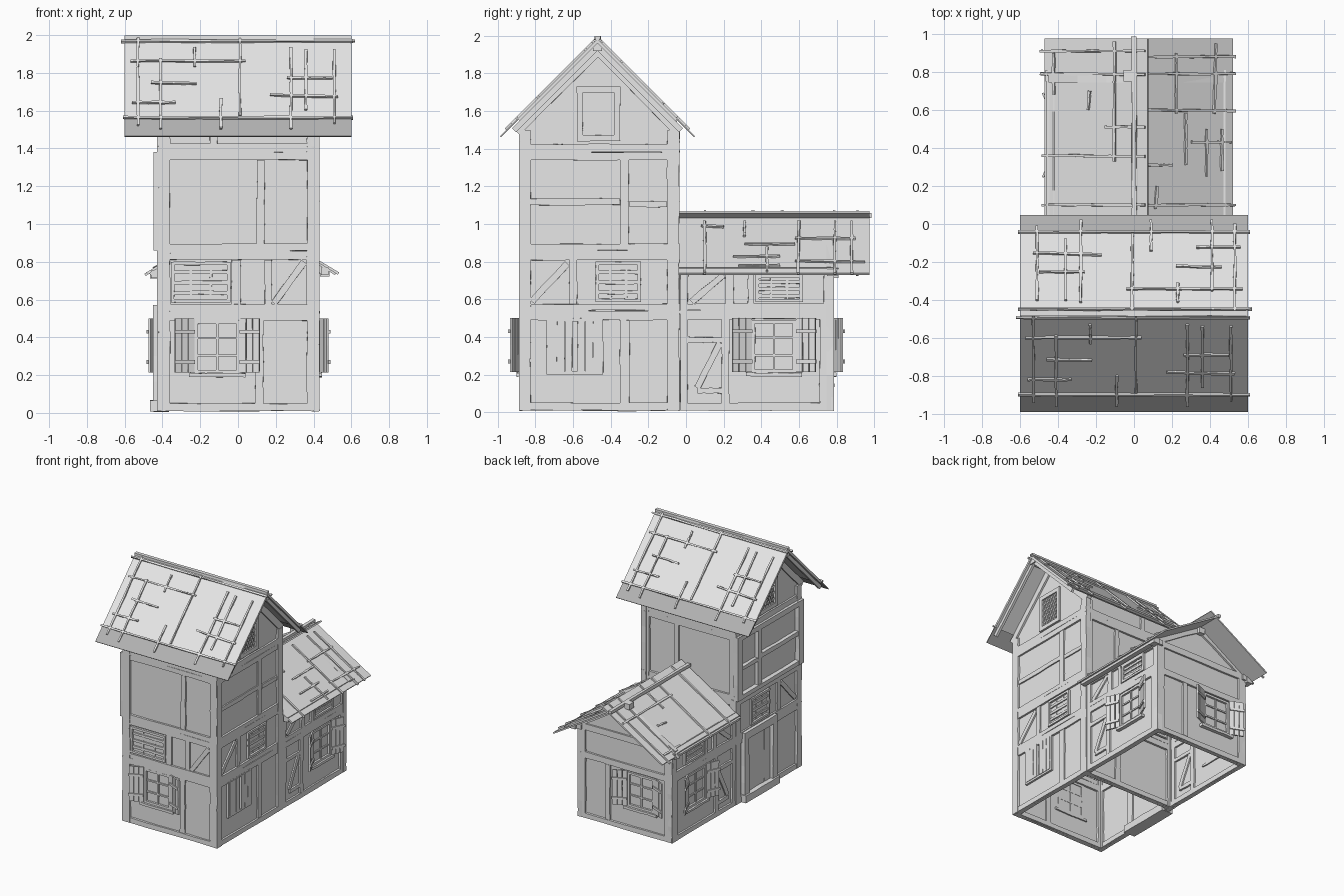
import bpy, bmesh, random
from mathutils import Vector as V

random.seed(4)
if "Cube" in bpy.data.objects:
    bpy.data.objects.remove(bpy.data.objects["Cube"], do_unlink=True)


def material(name, c):
    m = bpy.data.materials.new(name)
    m.use_nodes = True
    m.diffuse_color = (c, c, c, 1)
    m.node_tree.nodes["Principled BSDF"].inputs["Base Color"].default_value = (c, c, c, 1)
    return m


GREY = material("weathered_grey", 0.8)
EAVE = material("dark_eave_grey", 0.45)


def finish(bm, name, mat=GREY, thick=0):
    bmesh.ops.recalc_face_normals(bm, faces=bm.faces)
    me = bpy.data.meshes.new(name)
    bm.to_mesh(me)
    bm.free()
    ob = bpy.data.objects.new(name, me)
    bpy.context.collection.objects.link(ob)
    me.materials.append(mat)
    if thick:
        mod = ob.modifiers.new("thickness", "SOLIDIFY")
        mod.thickness, mod.offset = thick, 0


def bar(bm, a, b, w, t, n, segs=1, jit=0.0):
    """Bar from a to b, w wide, t thick along n, with hand-hewn wobble."""
    d = (b - a).normalized()
    s = d.cross(n).normalized()
    rings = []
    for i in range(segs + 1):
        c = a.lerp(b, i / segs)
        ring = []
        for p, q in ((-1, -1), (1, -1), (1, 1), (-1, 1)):
            k = random.uniform(-jit, jit)
            ring.append(bm.verts.new(c + s * (p * w / 2 + k) + n * (q * t / 2)))
        rings.append(ring)
    for r0, r1 in zip(rings, rings[1:]):
        for i in range(4):
            j = (i + 1) % 4
            bm.faces.new((r0[i], r0[j], r1[j], r1[i]))
    bm.faces.new(rings[0])
    bm.faces.new(rings[-1][::-1])


class Side:
    """A wall plane: u runs along the wall, z up, n outwards."""

    def __init__(self, origin, u, n):
        self.o, self.u, self.n = V(origin), V(u), V(n)

    def at(self, u, z, out=0):
        return self.o + self.u * u + V((0, 0, z)) + self.n * out

    def rect(self, bm, u0, u1, z0, z1, t=0.04, out=0, jit=0.003):
        uc, zc = (u0 + u1) / 2, (z0 + z1) / 2
        if u1 - u0 > z1 - z0:
            bar(bm, self.at(u0, zc, out), self.at(u1, zc, out), z1 - z0, t, self.n, 4, jit)
        else:
            bar(bm, self.at(uc, z0, out), self.at(uc, z1, out), u1 - u0, t, self.n, 4, jit)

    def strut(self, bm, u0, z0, u1, z1, w=0.035, t=0.032):
        bar(bm, self.at(u0, z0), self.at(u1, z1), w, t, self.n, 3, 0.003)

    def frame(self, bm, u0, u1, z0, z1, w=0.018):
        for a, b in ((u0, u0 + w), (u1 - w, u1)):
            self.rect(bm, a, b, z0, z1, 0.03, 0.006, 0.001)
        for a, b in ((z0, z0 + w), (z1 - w, z1)):
            self.rect(bm, u0, u1, a, b, 0.03, 0.006, 0.001)


front = Side((0, -0.865, 0), (1, 0, 0), (0, -1, 0))
right = Side((0.41, 0, 0), (0, 1, 0), (1, 0, 0))
left = Side((-0.405, 0, 0), (0, 1, 0), (-1, 0, 0))
left_top = Side((-0.425, 0, 0), (0, 1, 0), (-1, 0, 0))
tower_back = Side((0, -0.065, 0), (1, 0, 0), (0, 1, 0))
wing_back = Side((0, 0.765, 0), (1, 0, 0), (0, 1, 0))


def shell(name, profile, place, lo, hi, ends):
    """Gabled wall shell, open below, profile runs foot to foot."""
    bm = bmesh.new()
    a, b = ([bm.verts.new(place(p, z, e)) for p, z in profile] for e in (lo, hi))
    bm.faces.new((a[0], a[1], b[1], b[0]))
    bm.faces.new((a[-2], a[-1], b[-1], b[-2]))
    for ring, keep in zip((a, b), ends):
        if keep:
            bm.faces.new(ring)
    finish(bm, name, GREY, 0.012)


shell("tower_walls", [(-0.865, 0.01), (-0.865, 1.55), (-0.47, 1.94), (-0.065, 1.55), (-0.065, 0.01)],
      lambda p, z, e: (e, p, z), -0.405, 0.41, (True, True))
shell("wing_walls", [(-0.405, 0.01), (-0.405, 0.76), (0.02, 1.02), (0.41, 0.78), (0.41, 0.01)],
      lambda p, z, e: (p, e, z), -0.065, 0.765, (False, True))

# Tower timber frame: sill, floor and head beams with corner posts
BANDS = ((0.01, 0.05), (0.49, 0.54), (0.54, 0.575), (0.81, 0.86), (0.86, 0.895), (1.34, 1.38), (1.38, 1.425))
STOREYS = ((0.01, 0.54), (0.54, 0.86), (0.86, 1.38), (1.38, 1.5))
for name, side, lo, hi in (("front", front, -0.42, 0.43), ("back", tower_back, -0.42, 0.43),
                           ("right", right, -0.885, -0.035), ("left", left, -0.885, -0.035)):
    bm = bmesh.new()
    for z0, z1 in BANDS:
        s = left_top if side is left and 0.86 <= z0 < 1.38 else side
        s.rect(bm, lo, hi, z0, z1)
    for i, (z0, z1) in enumerate(STOREYS):
        s = left_top if side is left and i == 2 else side
        for u0, u1 in ((lo, lo + 0.06), (hi - 0.065, hi)):
            s.rect(bm, u0, u1, z0, z1, 0.045)
    finish(bm, "tower_" + name + "_frame")

# Front and back infill timbers
bm = bmesh.new()
for s in (front, tower_back):
    for u0, u1, z0, z1 in ((0.09, 0.135, 0.05, 0.49), (-0.035, 0.015, 0.575, 0.81), (0.14, 0.18, 0.575, 0.81),
                           (0.10, 0.14, 0.895, 1.34), (-0.15, -0.11, 1.425, 1.55)):
        s.rect(bm, u0, u1, z0, z1, 0.032)
    s.strut(bm, 0.19, 0.58, 0.35, 0.8)
finish(bm, "tower_cross_timbers")

# Gable side infill timbers, with rafters under the roof
bm = bmesh.new()
for s, top in ((right, right), (left, left_top)):
    if s is right:
        s.rect(bm, -0.35, -0.30, 0.05, 0.49, 0.032)
    s.rect(bm, -0.62, -0.58, 0.575, 0.81, 0.032)
    s.strut(bm, -0.82, 0.59, -0.63, 0.79)
    top.rect(bm, -0.35, -0.305, 0.895, 1.34, 0.032)
    top.rect(bm, -0.83, -0.35, 1.1, 1.135, 0.03)
    top.rect(bm, -0.30, -0.10, 1.09, 1.12, 0.03)
    for end in (-0.9, -0.04):
        s.strut(bm, end, 1.49, -0.47, 1.92, 0.05, 0.04)
finish(bm, "tower_side_timbers")

# Wing timber frame
bm = bmesh.new()
for s in (right, left):
    for u0, u1, z0, z1 in ((-0.03, 0.78, 0.01, 0.05), (-0.03, 0.78, 0.495, 0.54), (-0.03, 0.78, 0.54, 0.575),
                           (-0.03, 0.8, 0.73, 0.77), (-0.03, 0.01, 0.01, 0.75), (0.19, 0.23, 0.05, 0.5),
                           (0.71, 0.785, 0.01, 0.54), (0.73, 0.78, 0.54, 0.76), (0.21, 0.255, 0.575, 0.74),
                           (0.33, 0.36, 0.575, 0.74), (0.0, 0.19, 0.37, 0.4), (0.06, 0.2, 0.1, 0.13)):
        s.rect(bm, u0, u1, z0, z1)
    s.strut(bm, 0.06, 0.13, 0.18, 0.37)
    s.strut(bm, 0.03, 0.585, 0.2, 0.73)
for u0, u1, z0, z1 in ((-0.42, 0.43, 0.01, 0.05), (-0.42, 0.43, 0.5, 0.55), (-0.42, 0.43, 0.73, 0.78),
                       (-0.42, -0.355, 0.01, 0.76), (0.365, 0.43, 0.01, 0.76), (0.14, 0.18, 0.05, 0.5)):
    wing_back.rect(bm, u0, u1, z0, z1)
for end in (-0.44, 0.46):
    wing_back.strut(bm, end, 0.75, 0.02, 1.01, 0.045, 0.04)
finish(bm, "wing_frame")


def window(name, s, u0, u1, z0=0.21, z1=0.49, shut=0.105, swing=0.045):
    """Mullioned window with sill and a pair of open plank shutters."""
    bm = bmesh.new()
    s.frame(bm, u0, u1, z0, z1)
    uc = (u0 + u1) / 2
    s.rect(bm, uc - 0.006, uc + 0.006, z0, z1, 0.02, 0.004, 0)
    for k in (1, 2):
        z = z0 + (z1 - z0) * k / 3
        s.rect(bm, u0, u1, z - 0.006, z + 0.006, 0.02, 0.004, 0)
    s.rect(bm, u0 - 0.03, u1 + 0.03, z0 - 0.02, z0, 0.05, 0.01)
    finish(bm, name)
    bm = bmesh.new()
    for u, d in ((u0, -1), (u1, 1)):
        n = (s.n * shut - s.u * d * swing).normalized()
        for k in range(3):
            f = (k + 0.5) / 3
            p, out = u + d * shut * f, 0.02 + swing * f
            bar(bm, s.at(p, z0 + 0.005, out), s.at(p, z1 + 0.01, out), shut / 3 - 0.001, 0.012, n, 2, 0.001)
        for z in (z0 + 0.06, z1 - 0.06):
            bar(bm, s.at(u, z, 0.03), s.at(u + d * shut, z, 0.03 + swing), 0.02, 0.01, n)
    finish(bm, name + "_shutters")


window("front_window", front, -0.23, 0.01)
window("wing_right_window", right, 0.35, 0.585)
window("wing_left_window", left, 0.35, 0.585)
window("wing_back_window", wing_back, -0.26, -0.02)

# Closed shutters on the tower's right side
bm = bmesh.new()
right.frame(bm, -0.74, -0.44, 0.2, 0.5)
for u in (-0.725, -0.575):
    for k in range(3):
        right.rect(bm, u + k * 0.041, u + k * 0.041 + 0.039, 0.215, 0.49, 0.02, 0.015, 0.001)
finish(bm, "tower_closed_shutters")

# Slatted openings of the middle storey
bm = bmesh.new()
for s, u0, u1, z1 in ((front, -0.355, -0.04, 0.8), (tower_back, -0.355, -0.04, 0.8), (right, -0.48, -0.24, 0.8),
                      (left, -0.48, -0.24, 0.8), (right, 0.37, 0.62, 0.73), (left, 0.37, 0.62, 0.73)):
    s.frame(bm, u0, u1, 0.585, z1)
    for k in (1, 2, 3):
        z = 0.585 + (z1 - 0.585) * k / 4
        s.rect(bm, u0, u1, z - 0.012, z + 0.008, 0.02, 0.004, 0.002)
    for f in (0.33, 0.67):
        u = u0 + (u1 - u0) * f
        s.rect(bm, u - 0.006, u + 0.006, 0.585, z1, 0.016)
finish(bm, "slatted_openings")

# Lattice windows in the tower gables
bm = bmesh.new()
for s in (right, left):
    s.frame(bm, -0.58, -0.35, 1.44, 1.73, 0.032)
    for d in (-1, 1):
        for k in range(-5, 6):
            c = k * 0.032
            lim = sorted((d * (h - c) * 1.6 for h in (-0.085, 0.085)))
            a, b = max(lim[0], -0.115), min(lim[1], 0.115)
            if b - a > 0.01:
                bar(bm, s.at(-0.465 + c + d * a / 1.6, 1.585 + a, 0.008),
                    s.at(-0.465 + c + d * b / 1.6, 1.585 + b, 0.008), 0.005, 0.008, s.n)
finish(bm, "gable_lattice_windows")

# Door with frame and step on the left
bm = bmesh.new()
for u0, u1, z0, z1 in ((-0.54, -0.485, 0.03, 0.57), (-0.175, -0.12, 0.03, 0.57), (-0.54, -0.12, 0.51, 0.57)):
    left.rect(bm, u0, u1, z0, z1, 0.06, 0.015)
for k in range(4):
    left.rect(bm, -0.48 + k * 0.076, -0.407 + k * 0.076, 0.05, 0.51, 0.02, 0.01, 0.001)
left.rect(bm, -0.55, -0.11, 0.005, 0.065, 0.1, 0.01)
finish(bm, "door_and_step")

# Tower roof slopes, dark eaves and barge boards
RY, RZ = -0.47, 1.985


def tower_pt(x, z, sgn):
    return V((x * -sgn, RY + sgn * (RZ - z), z))


roof, eave, boards, sticks = (bmesh.new() for _ in range(4))
FRONT_STICKS = ((-0.62, 1.965, 0.61, 1.965), (-0.61, 1.56, 0.61, 1.56), (-0.57, 1.86, 0.04, 1.86),
                (-0.46, 1.745, -0.22, 1.74), (-0.56, 1.64, -0.33, 1.64), (0.17, 1.68, 0.53, 1.67),
                (0.26, 1.77, 0.5, 1.77), (-0.53, 1.52, -0.53, 1.98), (-0.41, 1.5, -0.41, 1.87),
                (-0.23, 1.83, -0.23, 1.93), (-0.09, 1.5, -0.09, 1.66), (0.01, 1.57, 0.01, 1.98),
                (0.28, 1.5, 0.28, 1.93), (0.36, 1.6, 0.36, 1.92), (0.51, 1.53, 0.51, 1.92))
for sgn in (-1, 1):
    n = V((0, sgn, 1)).normalized()
    for bm, z0, z1, t in ((roof, 1.56, RZ, 0.018), (eave, 1.467, 1.56, 0.008)):
        zc = (z0 + z1) / 2
        bar(bm, tower_pt(-0.6, zc, sgn) - n * t / 2, tower_pt(0.6, zc, sgn) - n * t / 2,
            (z1 - z0) * 2 ** 0.5, t, n)
    for x in (-0.57, 0.57):
        bar(boards, tower_pt(x, 1.52, sgn) - n * 0.03, tower_pt(x, 1.97, sgn) - n * 0.03, 0.02, 0.03, n)
    for x0, z0, x1, z1 in FRONT_STICKS:
        bar(sticks, tower_pt(x0, z0, sgn) + n * 0.004, tower_pt(x1, z1, sgn) + n * 0.004, 0.013, 0.014, n, 6, 0.003)
bar(boards, V((-0.59, RY, 1.945)), V((0.59, RY, 1.945)), 0.05, 0.05, V((0, 0, 1)))
bar(boards, V((-0.6, RY, 1.988)), V((0.6, RY, 1.988)), 0.03, 0.02, V((0, 0, 1)), 6, 0.003)
finish(roof, "tower_roof")
finish(eave, "tower_eaves", EAVE)
finish(boards, "tower_ridge_and_barge_boards")
finish(sticks, "tower_roof_sticks")


# Wing roof: the west slope runs a little past the ridge
def wing_pt(x, y, west):
    return V((x, y, 1.027 + 0.611 * x if west else 1.052 - 0.6 * x))


roof, sticks = bmesh.new(), bmesh.new()
WEST = ((-0.49, 0.91, 0.06, 0.91), (-0.49, 0.79, 0.06, 0.785), (-0.15, 0.51, 0.06, 0.51), (-0.48, 0.36, 0.06, 0.355),
        (-0.48, 0.1, 0.06, 0.1), (-0.42, 0.68, -0.42, 0.9), (-0.24, 0.6, -0.23, 0.7), (-0.1, 0.33, -0.1, 0.96))
EAST = ((0.07, 0.88, 0.53, 0.88), (0.07, 0.79, 0.53, 0.79), (0.07, 0.6, 0.53, 0.595), (0.3, 0.43, 0.51, 0.43),
        (0.07, 0.31, 0.2, 0.31), (0.07, 0.1, 0.53, 0.1), (0.22, 0.58, 0.22, 0.9), (0.27, 0.31, 0.27, 0.58),
        (0.42, 0.58, 0.43, 0.95), (0.38, 0.25, 0.38, 0.5), (0.46, 0.28, 0.46, 0.5), (0.11, 0.08, 0.12, 0.2))
for west, x0, x1, lines in ((True, -0.47, 0.07, WEST), (False, 0.02, 0.52, EAST)):
    n = V((-0.61 if west else 0.6, 0, 1)).normalized()
    xc = (x0 + x1) / 2
    width = (wing_pt(x1, 0, west) - wing_pt(x0, 0, west)).length
    bar(roof, wing_pt(xc, -0.04, west) - n * 0.006, wing_pt(xc, 0.975, west) - n * 0.006, width, 0.012, n)
    for a, b, c, d in lines:
        bar(sticks, wing_pt(a, b, west) + n * 0.004, wing_pt(c, d, west) + n * 0.004, 0.013, 0.014, n, 6, 0.003)
finish(roof, "wing_roof")
bar(sticks, V((0, -0.04, 1.045)), V((0, 0.985, 1.045)), 0.025, 0.025, V((0, 0, 1)), 8, 0.004)
finish(sticks, "wing_roof_sticks")

# Beam ends under the wing roof
bm = bmesh.new()
for x, z, w in ((-0.44, 0.735, 0.05), (0.46, 0.745, 0.05), (-0.03, 1.035, 0.05), (0.02, 0.99, 0.05)):
    bar(bm, V((x, 0.75, z)), V((x, 0.81, z)), w, 0.045, V((0, 0, 1)))
for x, z in ((-0.44, 0.735), (0.46, 0.75)):
    bar(bm, V((x, -0.04, z)), V((x, 0.78, z)), 0.04, 0.04, V((0, 0, 1)))
finish(bm, "wing_beam_ends")
